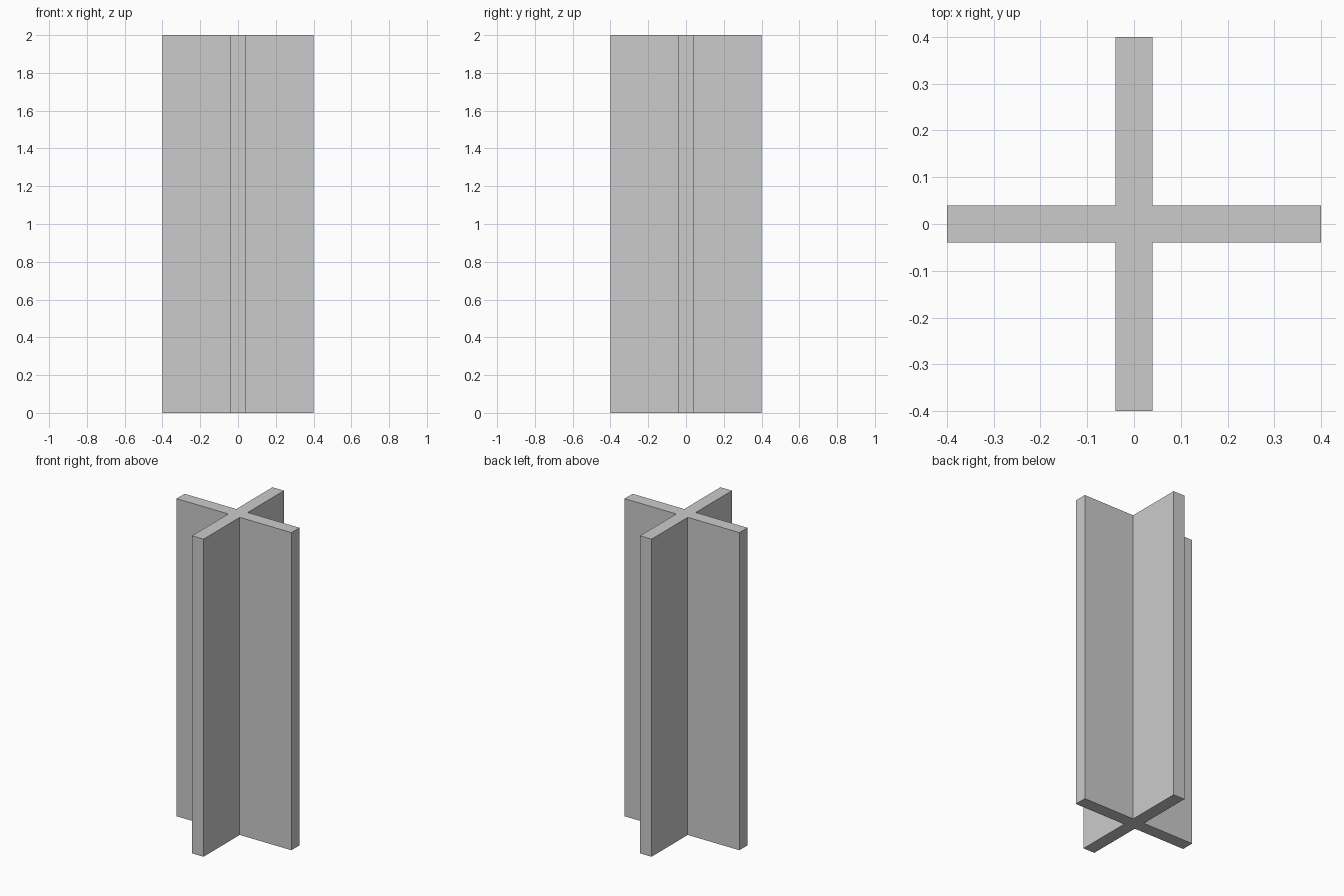
import bpy
import bmesh

if "Cube" in bpy.data.objects:
    bpy.data.objects.remove(bpy.data.objects["Cube"])

ARM = 0.40     # reach of each arm from the centre
HALF = 0.04    # half the wall thickness
HEIGHT = 2.0

# Plus-shaped outline: one arm's three corners turned through four quarters
outline = []
x_y = [(ARM, -HALF), (ARM, HALF), (HALF, HALF)]
for _ in range(4):
    outline += x_y
    x_y = [(-y, x) for x, y in x_y]

# Cross-section extruded upward into a column
bm = bmesh.new()
base = bm.faces.new([bm.verts.new((x, y, 0)) for x, y in outline])
top = bmesh.ops.extrude_face_region(bm, geom=[base], use_keep_orig=True)
verts = [g for g in top["geom"] if isinstance(g, bmesh.types.BMVert)]
bmesh.ops.translate(bm, verts=verts, vec=(0, 0, HEIGHT))
bmesh.ops.recalc_face_normals(bm, faces=bm.faces)

mesh = bpy.data.meshes.new("cross_column")
bm.to_mesh(mesh)
bm.free()
column = bpy.data.objects.new("cross_column", mesh)
bpy.context.collection.objects.link(column)
